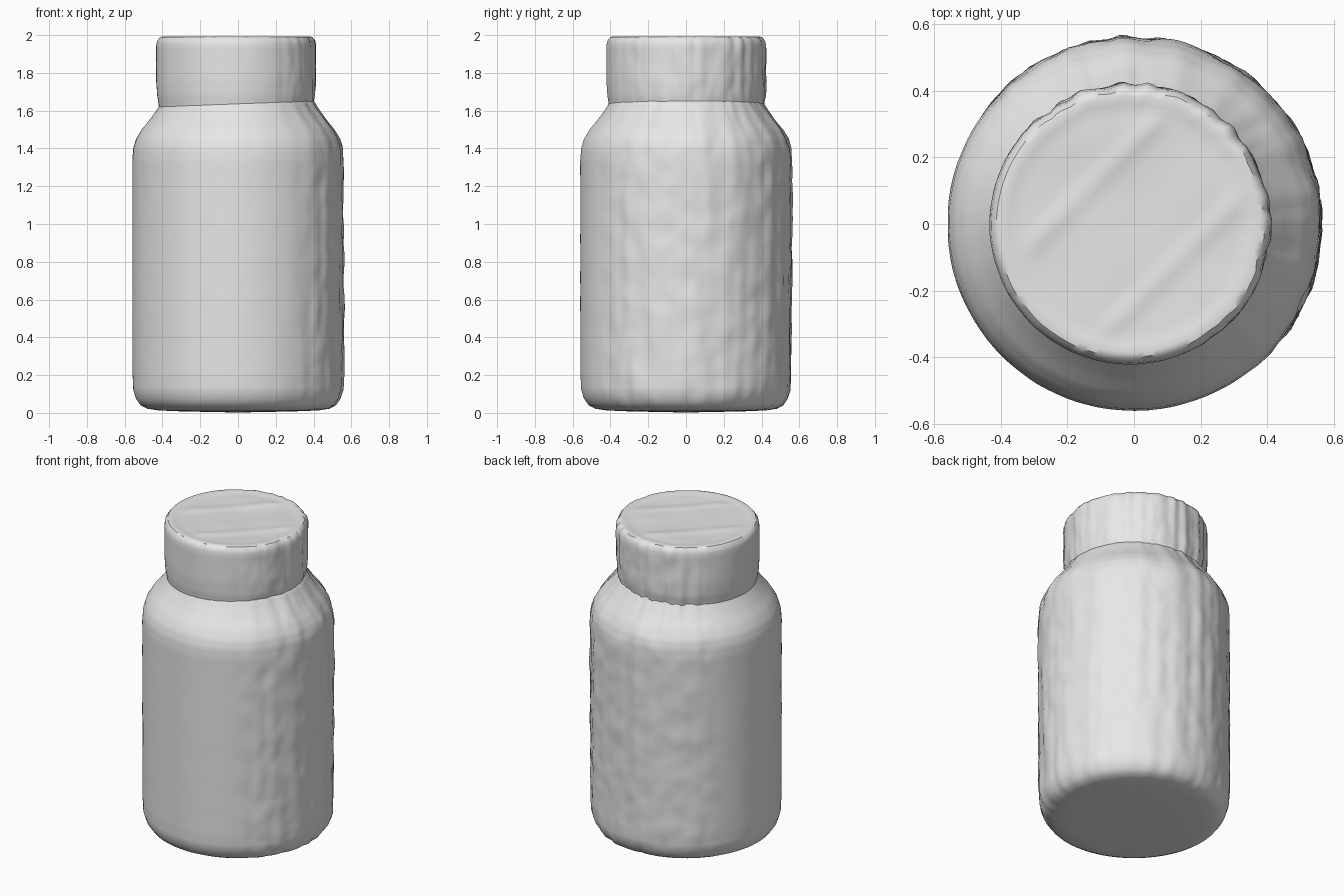
import bpy
import bmesh
import math
from mathutils import Vector, noise

SEGMENTS = 160
STEP = 0.02

cube = bpy.data.objects.get("Cube")
if cube:
    bpy.data.objects.remove(cube, do_unlink=True)

grey = bpy.data.materials.new("plain grey")
grey.use_nodes = True
colour = (0.8, 0.8, 0.8, 1)
grey.diffuse_color = colour
grey.node_tree.nodes["Principled BSDF"].inputs["Base Color"].default_value = colour


def smoothstep(low, high, value):
    t = min(max((value - low) / (high - low), 0), 1)
    return t * t * (3 - 2 * t)


def resample(profile):
    """Split a radius/height profile into short, even steps."""
    rows = []
    for (r0, z0), (r1, z1) in zip(profile, profile[1:]):
        count = max(1, round(math.hypot(r1 - r0, z1 - z0) / STEP))
        for i in range(count):
            t = i / count
            rows.append((r0 + (r1 - r0) * t, z0 + (z1 - z0) * t))
    return rows + [profile[-1]]


def wear(angle, r, z, grooves):
    """Radial dents: strong on the back left, faint on the front right."""
    facing = math.cos(angle - math.pi / 4)
    rough = 0.12 + 0.88 * smoothstep(-0.3, 0.15, facing)
    x, y = math.cos(angle), math.sin(angle)
    ridges = noise.noise(Vector((x * 9, y * 9, z * 1.3)))
    lumps = noise.noise(Vector((x * 6 + 5, y * 6, z * 8)))
    pits = noise.noise(Vector((x * 16, y * 16 + 9, z * 12)))
    return rough * (grooves * ridges + 0.006 * lumps + 0.003 * pits)


def lathe(name, profile, centre_x=0, grooves=0.008, flat_x=-9, relief=None):
    bm = bmesh.new()
    rings = []
    for r, z in resample(profile):
        if r < 0.001:
            rings.append([bm.verts.new((centre_x, 0, z))] * SEGMENTS)
            continue
        ring = []
        for i in range(SEGMENTS):
            a = math.tau * i / SEGMENTS
            radius = r + wear(a, r, z, grooves) * smoothstep(0.25, 0.4, r)
            x = max(centre_x + radius * math.cos(a), flat_x)
            y = radius * math.sin(a)
            height = z + (relief(x, y, z) if relief else 0)
            ring.append(bm.verts.new((x, y, height)))
        rings.append(ring)
    for low, high in zip(rings, rings[1:]):
        for i in range(SEGMENTS):
            j = (i + 1) % SEGMENTS
            corners = dict.fromkeys((low[i], low[j], high[j], high[i]))
            bm.faces.new(list(corners))
    bmesh.ops.recalc_face_normals(bm, faces=bm.faces)
    mesh = bpy.data.meshes.new(name)
    bm.to_mesh(mesh)
    bm.free()
    mesh.materials.append(grey)
    obj = bpy.data.objects.new(name, mesh)
    bpy.context.collection.objects.link(obj)
    bpy.ops.object.select_all(action="DESELECT")
    obj.select_set(True)
    bpy.context.view_layer.objects.active = obj
    bpy.ops.object.shade_smooth_by_angle(angle=math.radians(40))
    return obj


def lid_relief(x, y, z):
    """Shallow diagonal creases across the top of the lid."""
    if z < 1.97:
        return 0
    across = (x - y) * 0.7
    crease = math.exp(-((abs(across) - 0.17) / 0.03) ** 2)
    inside = 1 - smoothstep(0.28, 0.38, math.hypot(x, y))
    swell = noise.noise(Vector((x * 5, y * 5, 2)))
    return inside * (0.006 * crease + 0.005 * swell)


# Jar body: slightly bowed base, straight wall and sloping shoulder
lathe("jar_body", [
    (0, 0.002), (0.3, 0.008), (0.42, 0.013), (0.48, 0.022), (0.515, 0.04),
    (0.54, 0.075), (0.554, 0.12), (0.558, 0.2), (0.56, 0.8), (0.56, 1.34),
    (0.555, 1.4), (0.54, 1.45), (0.51, 1.5), (0.465, 1.555), (0.425, 1.61),
    (0.40, 1.65), (0.37, 1.67),
], flat_x=-0.558)

# Lid: straight-sided with a softened, slightly raised rim
lathe("lid", [
    (0.40, 1.56), (0.408, 1.63), (0.416, 1.68), (0.421, 1.76), (0.421, 1.94),
    (0.416, 1.97), (0.40, 1.99), (0.385, 1.993), (0.34, 1.986), (0, 1.98),
], centre_x=-0.012, grooves=0.01, relief=lid_relief)
